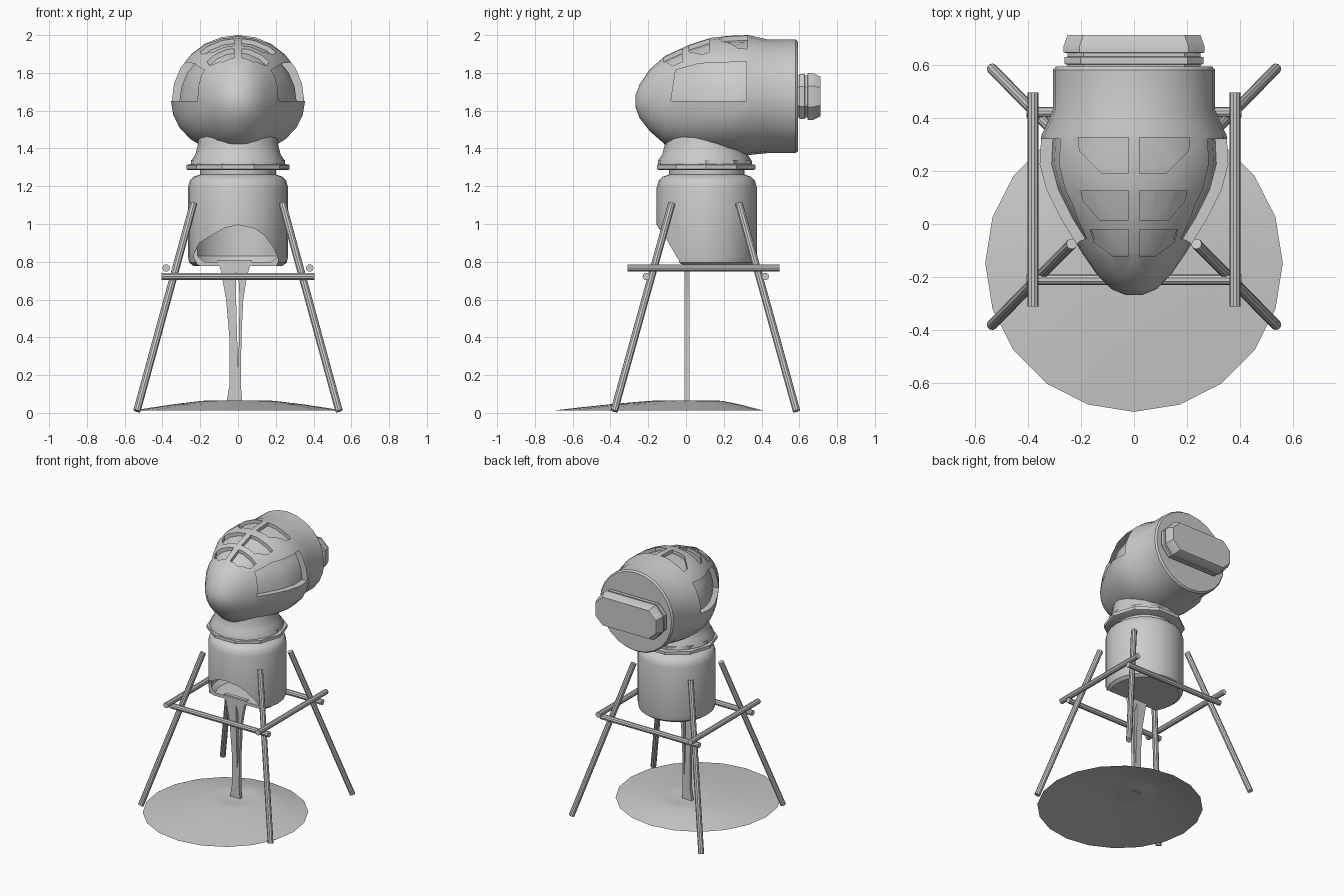
import bpy, bmesh, math
from mathutils import Vector

if "Cube" in bpy.data.objects:
    bpy.data.objects.remove(bpy.data.objects["Cube"])


def make(name, bm):
    bmesh.ops.recalc_face_normals(bm, faces=bm.faces)
    me = bpy.data.meshes.new(name)
    bm.to_mesh(me)
    bm.free()
    ob = bpy.data.objects.new(name, me)
    bpy.context.collection.objects.link(ob)
    return ob


def add_loft(bm, rings, cap=True):
    rows = [[bm.verts.new(p) for p in r] for r in rings]
    n = len(rows[0])
    for a, b in zip(rows, rows[1:]):
        for i in range(n):
            j = (i + 1) % n
            bm.faces.new((a[i], a[j], b[j], b[i]))
    if cap:
        bm.faces.new(rows[0])
        bm.faces.new(rows[-1])


def loft(name, rings, cap=True):
    bm = bmesh.new()
    add_loft(bm, rings, cap)
    return make(name, bm)


def circle(r, z, n, cx=0.0, cy=0.11):
    return [(cx + r * math.cos(2 * math.pi * i / n),
             cy + r * math.sin(2 * math.pi * i / n), z) for i in range(n)]


def rod(name, a, b, r=0.02):
    a, b = Vector(a), Vector(b)
    q = (b - a).to_track_quat('Z', 'Y')
    ring = [q @ Vector(p) for p in circle(r, 0, 10, 0, 0)]
    return loft(name, [[a + p for p in ring], [b + p for p in ring]])


def cut(ob, cutter):
    m = ob.modifiers.new("cut", 'BOOLEAN')
    m.operation, m.solver, m.object = 'DIFFERENCE', 'EXACT', cutter
    bpy.context.view_layer.objects.active = ob
    bpy.ops.object.modifier_apply(modifier=m.name)
    bpy.data.objects.remove(cutter)


# head: cross-sections along y (y, half width, top, bottom, middle)
SECTIONS = [(-.268, .03, 1.68, 1.62, 1.65), (-.245, .085, 1.74, 1.56, 1.65),
            (-.19, .14, 1.82, 1.49, 1.65), (-.11, .195, 1.89, 1.42, 1.65),
            (.02, .275, 1.95, 1.385, 1.65), (.13, .33, 1.985, 1.37, 1.65),
            (.225, .355, 1.996, 1.365, 1.65), (.33, .35, 2.0, 1.365, 1.655),
            (.43, .305, 1.977, 1.375, 1.675), (.58, .305, 1.977, 1.375, 1.675),
            (.592, .295, 1.967, 1.385, 1.675)]


def head_shape(name, d=0.0):
    rings = []
    for y, w, top, bot, mid in SECTIONS:
        w, up, dn = (max(v - d, .004) for v in (w, top - mid, mid - bot))
        ring = []
        for i in range(24):
            s, c = math.sin(i * math.pi / 12), math.cos(i * math.pi / 12)
            ring.append((w * c, y, mid + (up if s > 0 else dn) * s))
        rings.append(ring)
    return loft(name, rings)


head = head_shape("head")

# recessed windows on top and side panels, with floors following the head
WINDOWS = [[(.02, .325), (.21, .325), (.205, .275), (.12, .19), (.02, .19)],
           [(.02, .125), (.2, .125), (.19, .085), (.13, .015), (.02, .015)],
           [(.02, -.02), (.165, -.02), (.15, -.07), (.08, -.12), (.02, -.12)]]
PANEL = [(-.08, 1.65), (-.055, 1.815), (.07, 1.85), (.32, 1.86), (.32, 1.65)]
bm_top, bm_side = bmesh.new(), bmesh.new()
for s in (-1, 1):
    for win in WINDOWS:
        add_loft(bm_top, [[(s * x, y, z) for x, y in win] for z in (1.75, 2.2)])
    add_loft(bm_side, [[(s * x, y, z) for y, z in PANEL] for x in (.05, .5)])
for bm, depth in ((bm_top, .025), (bm_side, .045)):
    cutter = make("recess_cutter", bm)
    cut(cutter, head_shape("head_core", depth))
    cut(head, cutter)

# rear cap: stacked elongated octagons
CAP = [(.58, .25, .11), (.6, .25, .11), (.602, .262, .12), (.628, .262, .12),
       (.63, .25, .11), (.643, .25, .11), (.645, .265, .125), (.67, .265, .125),
       (.712, .25, .105)]
loft("rear_cap", [[(x, y, 1.675 + z) for x, z in
                   ((w, -h * .45), (w, h * .45), (w - .06, h), (.06 - w, h),
                    (-w, h * .45), (-w, -h * .45), (.06 - w, -h), (w - .06, -h))]
                  for y, w, h in CAP])

# neck flare and ten-sided collar
loft("neck", [circle(r, z, 20, cy=.1) for r, z in
              ((.25, 1.31), (.248, 1.335), (.225, 1.37), (.213, 1.42), (.2, 1.5))])
loft("collar", [circle(r, z, 10, cy=.107) for r, z in
                ((.262, 1.285), (.273, 1.29), (.273, 1.313), (.25, 1.318), (.25, 1.34))])

# hollow tank with a broken opening at the front
outer = [(.2, 1.29), (.2, 1.262), (.235, 1.25), (.255, 1.23), (.265, 1.195),
         (.265, .825), (.258, .795), (.235, .778)]
inner = [(.215, .8), (.245, .83), (.245, 1.19), (.19, 1.24)]
tank = loft("tank", [circle(r, z, 24) for r, z in outer] + [circle(.005, .778, 24)],
            cap=True)
cut(tank, loft("tank_cavity", [circle(r, z, 24) for r, z in inner]))
HOLE = [(-.24, .83), (-.205, .9), (-.13, .945), (-.07, .98), (0, .995), (.09, .975),
        (.14, .94), (.19, .87), (.215, .81), (.2, .76), (-.2, .76)]
cut(tank, loft("hole_cutter", [[(x, y, z) for x, z in HOLE] for y in (-.4, -.01)]))

# four splayed legs and the square of braces
for sx, side in ((-1, "left"), (1, "right")):
    rod(f"front_leg_{side}", (sx * .235, -.075, 1.11), (sx * .535, -.38, .01))
    rod(f"back_leg_{side}", (sx * .235, .28, 1.11), (sx * .535, .585, .01))
    rod(f"brace_{side}", (sx * .38, -.31, .767), (sx * .38, .495, .767))
for y, side in ((-.21, "front"), (.42, "back")):
    rod(f"brace_{side}", (-.405, y, .722), (.405, y, .722))

# pouring stream: two strands that split and rejoin (z, left, right)
STRANDS = {"stream_main": [(.81, -.11, -.01), (.75, -.09, -.01), (.6, -.063, -.01),
                           (.4, -.046, -.005), (.15, -.045, .005), (.06, -.06, .005)],
           "stream_side": [(.81, -.01, .075), (.75, -.01, .055), (.69, .005, .042),
                           (.6, .008, .028), (.4, .005, .018), (.15, .0, .015),
                           (.06, .0, .022)]}
for name, rows in STRANDS.items():
    loft(name, [[(a, -.008, z), (b, -.008, z), (b, .018, z), (a, .018, z)]
                for z, a, b in rows])

# puddle sheet spreading forward (radius, y centre, height)
PUDDLE = [(.56, -.147, .012), (.46, -.11, .028), (.34, -.06, .046), (.19, 0, .064),
          (.12, 0, .066), (.09, 0, .06), (.03, 0, .062)]
puddle = bmesh.new()
add_loft(puddle, [circle(r, z, 20, cy=c) for r, c, z in PUDDLE], cap=False)
puddle.verts.ensure_lookup_table()
puddle.faces.new(puddle.verts[-20:])
make("puddle", puddle)

for ob in bpy.context.scene.objects:
    ob.select_set(True)
    bpy.context.view_layer.objects.active = ob
bpy.ops.object.shade_smooth_by_angle(angle=math.radians(35))
